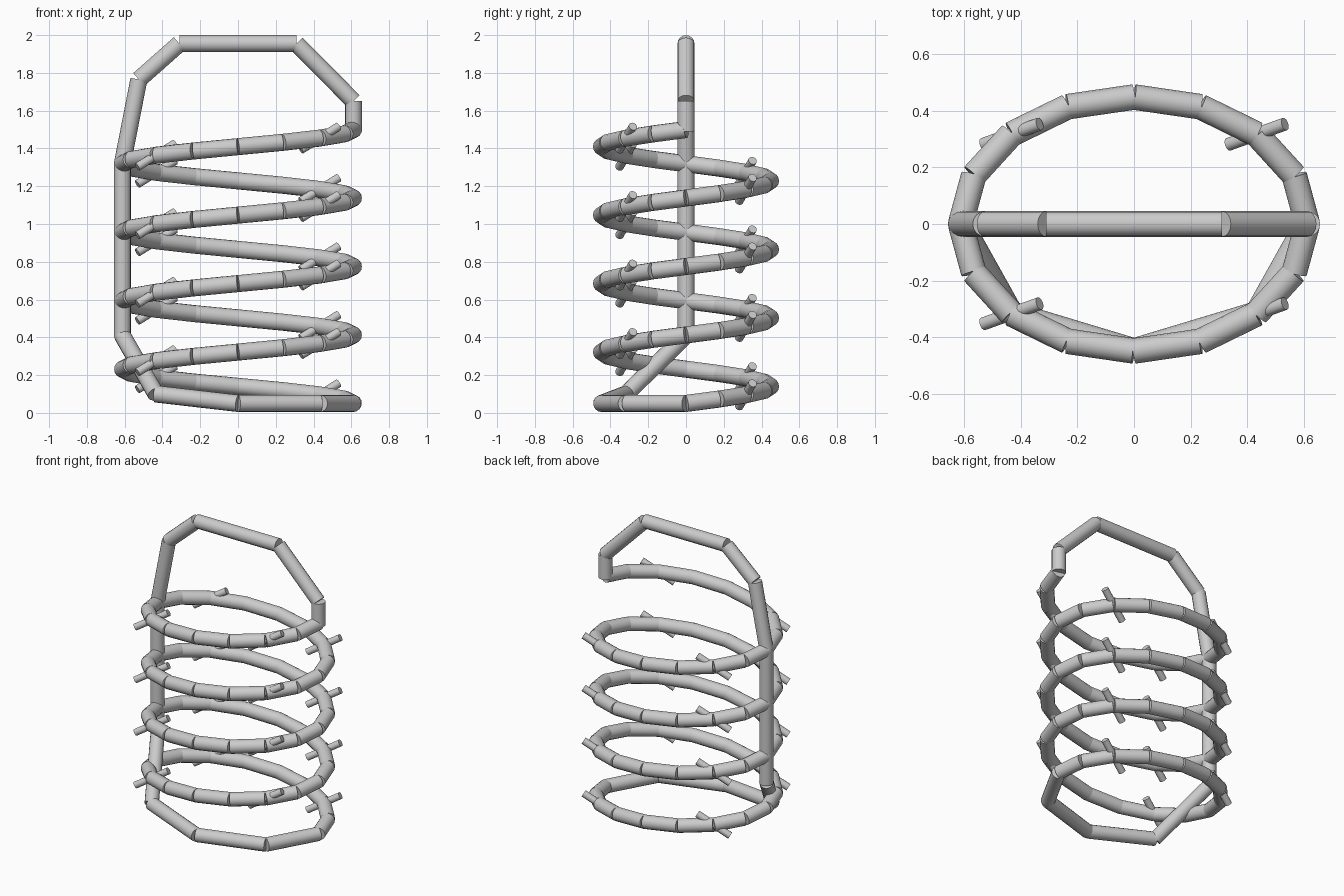
import bpy, bmesh, math
from mathutils import Vector, Matrix

if "Cube" in bpy.data.objects:
    bpy.data.objects.remove(bpy.data.objects["Cube"])

R = 0.045                 # main rod radius
RX, RY = 0.612, 0.448     # oval coil radii
PITCH, TURNS, STEPS, Z0 = 0.3625, 4, 16, 0.05


def add_rod(bm, a, b, radius, sides):
    """Straight flat-ended rod between two points."""
    a, b = Vector(a), Vector(b)
    d = b - a
    rot = d.to_track_quat('Z', 'Y').to_matrix().to_4x4()
    bmesh.ops.create_cone(bm, cap_ends=True, segments=sides, radius1=radius,
                          radius2=radius, depth=d.length,
                          matrix=Matrix.Translation((a + b) / 2) @ rot)


def make_rods(name, pairs, radius=R, sides=16):
    bm = bmesh.new()
    for a, b in pairs:
        add_rod(bm, a, b, radius, sides)
    mesh = bpy.data.meshes.new(name)
    bm.to_mesh(mesh)
    bm.free()
    ob = bpy.data.objects.new(name, mesh)
    bpy.context.collection.objects.link(ob)
    bpy.ops.object.select_all(action='DESELECT')
    ob.select_set(True)
    bpy.context.view_layer.objects.active = ob
    bpy.ops.object.shade_smooth_by_angle(angle=math.radians(40))
    return ob


def coil_point(i):
    t = 2 * math.pi * i / STEPS
    return Vector((RX * math.cos(t), RY * math.sin(t), Z0 + PITCH * i / STEPS))


def links(points):
    return list(zip(points, points[1:]))


# Rising oval coil made of straight rod pieces
coil = [coil_point(i) for i in range(TURNS * STEPS + 1)]
make_rods("coil", links(coil))

# Base rods, rear post and top loop back to the end of the coil
base = [(RX, 0, Z0), (0.435, -0.317, Z0), (0, -RY, Z0),
        (-0.435, -0.317, 0.1), (-RX, 0, 0.41)]
make_rods("base_rods", links(base))
make_rods("side_post", [((-RX, 0, 0.4), (-RX, 0, 1.33))])
loop = [(-RX, 0, 1.32), (-0.525, 0, 1.765), (-0.31, 0, 1.955),
        (0.31, 0, 1.955), (0.612, 0, 1.65), (RX, 0, 1.49)]
make_rods("top_loop", links(loop))

# Barbs through the coil, four per turn, all tilted the same way
half = Vector((0.1, 0.036, 0.062))
barbs = [(coil[i] - half, coil[i] + half)
         for i in range(2, TURNS * STEPS, STEPS // 4)]
make_rods("barbs", barbs, 0.023, 12)
